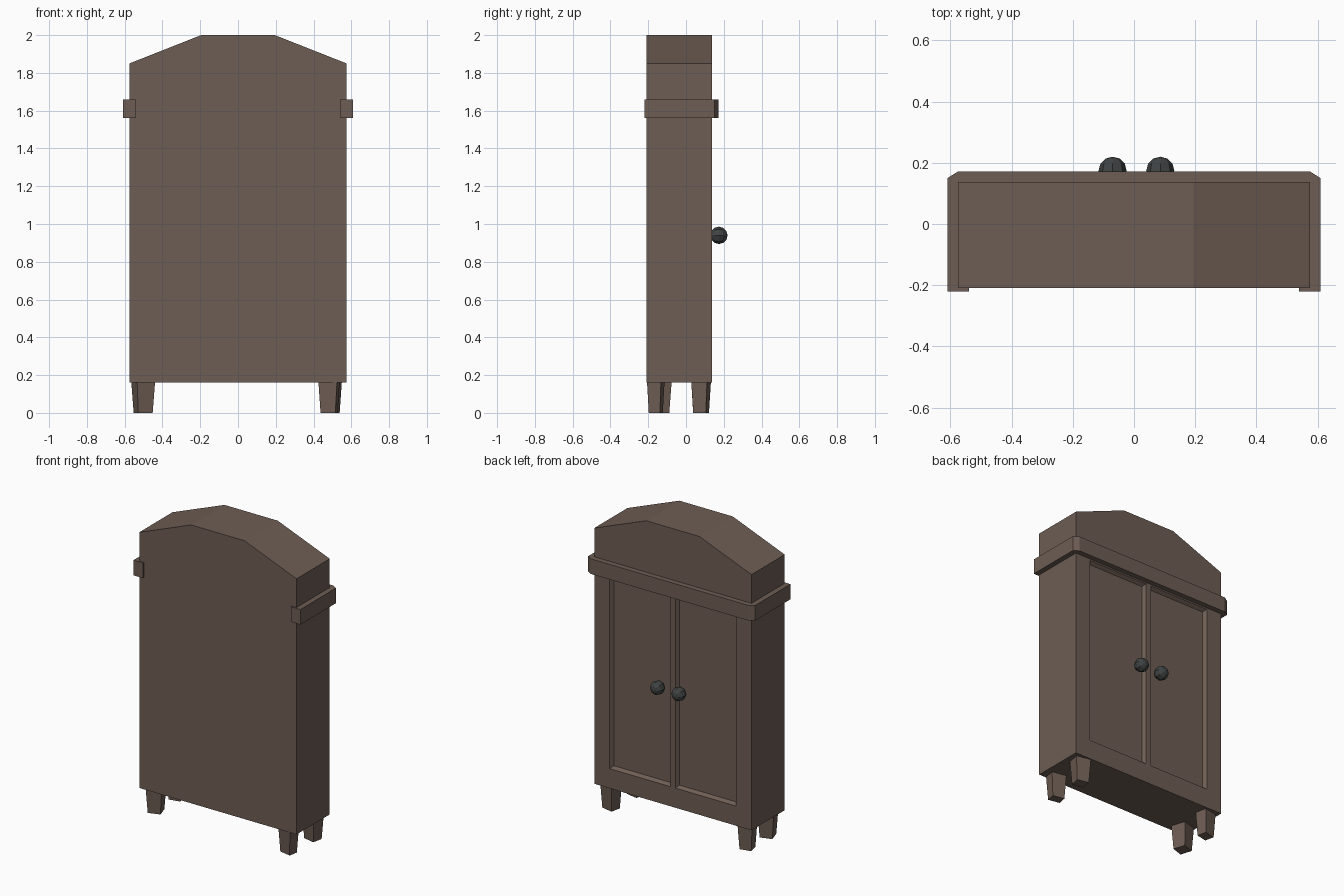
import bpy, bmesh
from math import radians, cos, sin

if "Cube" in bpy.data.objects:
    bpy.data.objects.remove(bpy.data.objects["Cube"])


def material(name, rgb):
    m = bpy.data.materials.new(name)
    m.diffuse_color = (*rgb, 1)
    m.use_nodes = True
    m.node_tree.nodes["Principled BSDF"].inputs["Base Color"].default_value = m.diffuse_color
    return m


WOOD = material("dark_wood", (0.155, 0.11, 0.088))
IRON = material("dark_iron", (0.05, 0.055, 0.055))


def loft(name, loop_a, loop_b, mat=WOOD):
    """Closed solid between two matching outlines."""
    bm = bmesh.new()
    a = [bm.verts.new(p) for p in loop_a]
    b = [bm.verts.new(p) for p in loop_b]
    n = len(a)
    bm.faces.new(a)
    bm.faces.new(b[::-1])
    for i in range(n):
        j = (i + 1) % n
        bm.faces.new((a[i], b[i], b[j], a[j]))
    bmesh.ops.recalc_face_normals(bm, faces=bm.faces)
    mesh = bpy.data.meshes.new(name)
    bm.to_mesh(mesh)
    bm.free()
    ob = bpy.data.objects.new(name, mesh)
    bpy.context.collection.objects.link(ob)
    mesh.materials.append(mat)
    return ob


# Cabinet body with the angled top
half = [(0.575, 0.16), (0.575, 1.85), (0.195, 2.0)]
outline = half + [(-x, z) for x, z in reversed(half)]
body = loft("cabinet_body", [(x, -0.21, z) for x, z in outline],
            [(x, 0.137, z) for x, z in outline])


# Two recessed door panels with sloped edges
def rect(x0, x1, z0, z1, y, grow):
    return [(x0 - grow, y, z0 - grow), (x1 + grow, y, z0 - grow),
            (x1 + grow, y, z1 + grow), (x0 - grow, y, z1 + grow)]


for side, (x0, x1) in (("left", (-0.447, -0.033)), ("right", (0.033, 0.447))):
    cutter = loft(side + "_door_recess_cutter",
                  rect(x0, x1, 0.305, 1.535, 0.115, 0),
                  rect(x0, x1, 0.305, 1.535, 0.147, 0.022))
    cutter.hide_render = True
    cutter.hide_viewport = True
    mod = body.modifiers.new(side + "_door", 'BOOLEAN')
    mod.operation = 'DIFFERENCE'
    mod.solver = 'EXACT'
    mod.object = cutter

# U-shaped moulding with clipped corners
right = [(0.54, 0.10), (0.54, -0.22), (0.61, -0.22), (0.61, 0.15), (0.575, 0.172)]
band = right + [(-x, y) for x, y in reversed(right)]
loft("moulding_band", [(x, y, 1.56) for x, y in band],
     [(x, y, 1.66) for x, y in band])


# Tapered, slightly twisted legs
def leg(name, cx, cy, w, d, angle):
    c, s = cos(radians(angle)), sin(radians(angle))

    def loop(k, z):
        pts = [(-w, -d), (w, -d), (w, d), (-w, d)]
        return [(cx + k * (x * c - y * s) / 2, cy + k * (x * s + y * c) / 2, z)
                for x, y in pts]
    loft(name, loop(0.8, 0), loop(1, 0.165))


leg("front_left_leg", -0.502, -0.139, 0.10, 0.10, 18)
leg("front_right_leg", 0.482, -0.160, 0.10, 0.075, -11)
leg("rear_left_leg", -0.503, 0.077, 0.095, 0.08, 12)
leg("rear_right_leg", 0.492, 0.080, 0.10, 0.085, -12)

# Door knobs
for name, x in (("left_knob", -0.07), ("right_knob", 0.086)):
    bpy.ops.mesh.primitive_uv_sphere_add(segments=8, ring_count=6, radius=0.046,
                                         location=(x, 0.174, 0.94),
                                         rotation=(radians(90), 0, 0))
    knob = bpy.context.object
    knob.name = name
    knob.data.materials.append(IRON)
